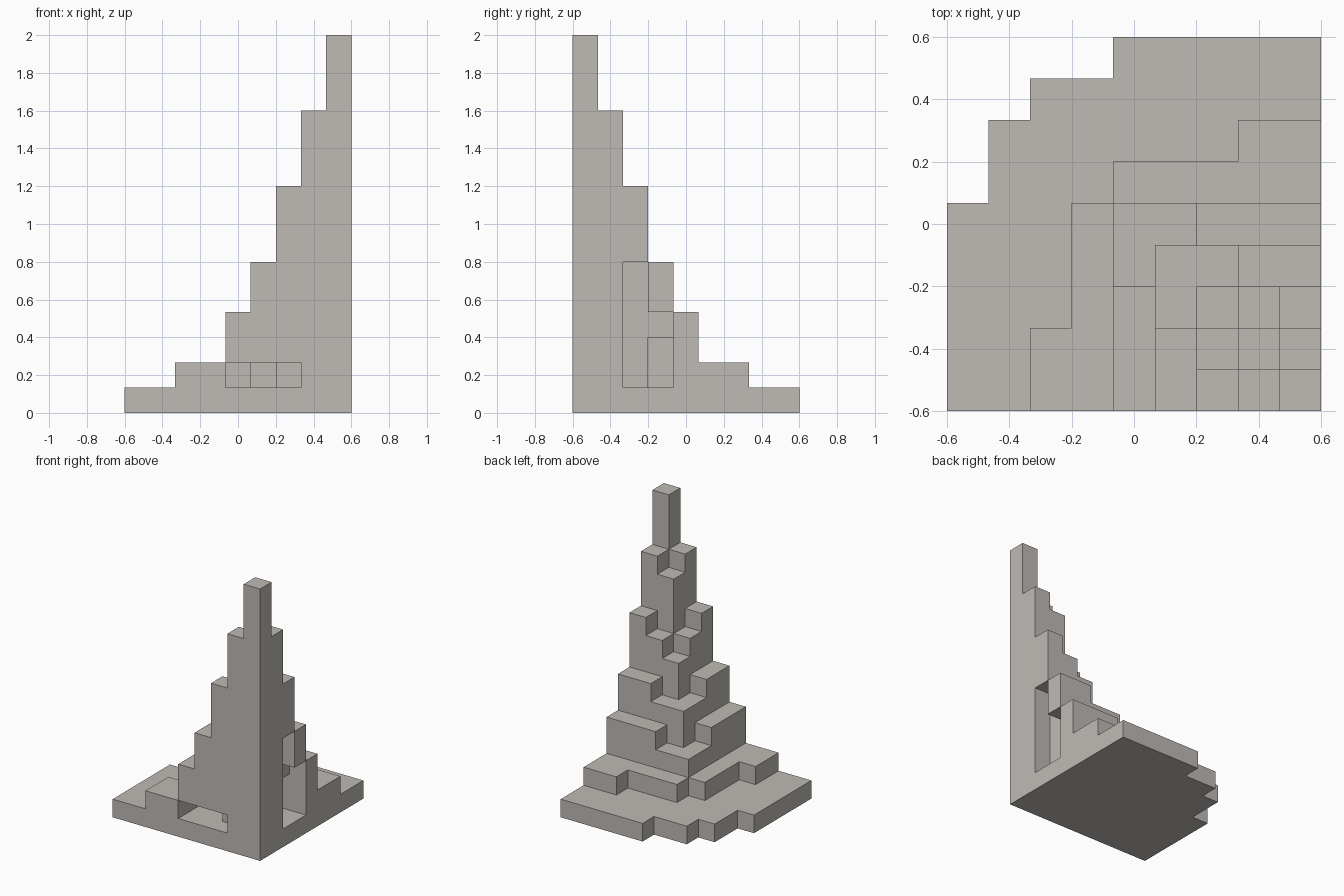
import bpy
import bmesh
from mathutils import Vector

cube = bpy.data.objects.get("Cube")
if cube:
    bpy.data.objects.remove(cube, do_unlink=True)

CELL = 2 / 15
CORNER = Vector((0.6, -0.6, 0))     # the tall corner; steps run towards -x and +y

stone = bpy.data.materials.new("warm grey stone")
stone.use_nodes = True
colour = (0.52, 0.49, 0.46, 1)
stone.diffuse_color = colour
stone.node_tree.nodes["Principled BSDF"].inputs["Base Color"].default_value = colour


def block(u0, u1, v0, v1, z0, z1):
    """Grid cells filled by a box."""
    return {(u, v, z) for u in range(u0, u1) for v in range(v0, v1) for z in range(z0, z1)}


# Stepped tiers: two footprint sides and a height, each mirrored on the diagonal
tiers = [(9, 5, 1), (8, 7, 1), (7, 2, 2), (6, 5, 2), (5, 5, 3), (5, 3, 4),
         (4, 4, 5), (4, 2, 6), (3, 3, 7), (3, 2, 8), (3, 1, 9),
         (2, 2, 11), (2, 1, 12), (1, 1, 15)]
solid = set()
for a, b, top in tiers:
    solid |= block(0, a, 0, b, 0, top) | block(0, b, 0, a, 0, top)

# Low front passage, deepening in steps
for depth in (1, 2, 3):
    solid -= block(depth + 1, depth + 2, 0, depth, 1, 2)

# Tall side doorway with a deeper low niche
solid -= block(0, 1, 2, 3, 1, 6)
solid -= block(0, 1, 3, 4, 1, 4)
solid -= block(0, 2, 3, 4, 1, 3)

# Skin the outside of the filled cells
bm = bmesh.new()
for cell in sorted(solid):
    for axis in range(3):
        for side in (0, 1):
            beside = list(cell)
            beside[axis] += 2 * side - 1
            if tuple(beside) in solid:
                continue
            ring = []
            for i, j in ((0, 0), (1, 0), (1, 1), (0, 1)):
                p = list(cell)
                p[axis] += side
                p[(axis + 1) % 3] += i
                p[(axis + 2) % 3] += j
                ring.append(bm.verts.new(CORNER + CELL * Vector((-p[0], p[1], p[2]))))
            # mirrored x flips the winding
            bm.faces.new(ring[::-1] if side else ring).normal_flip()
            face_dir = Vector((0, 0, 0))
            face_dir[axis] = (2 * side - 1) * (-1 if axis == 0 else 1)
            bm.faces.ensure_lookup_table()
            face = bm.faces[-1]
            face.normal_update()
            if face.normal.dot(face_dir) < 0:
                face.normal_flip()
bmesh.ops.remove_doubles(bm, verts=bm.verts, dist=0.001)

mesh = bpy.data.meshes.new("stepped_tower")
bm.to_mesh(mesh)
bm.free()
mesh.materials.append(stone)
tower = bpy.data.objects.new("stepped_tower", mesh)
bpy.context.collection.objects.link(tower)
